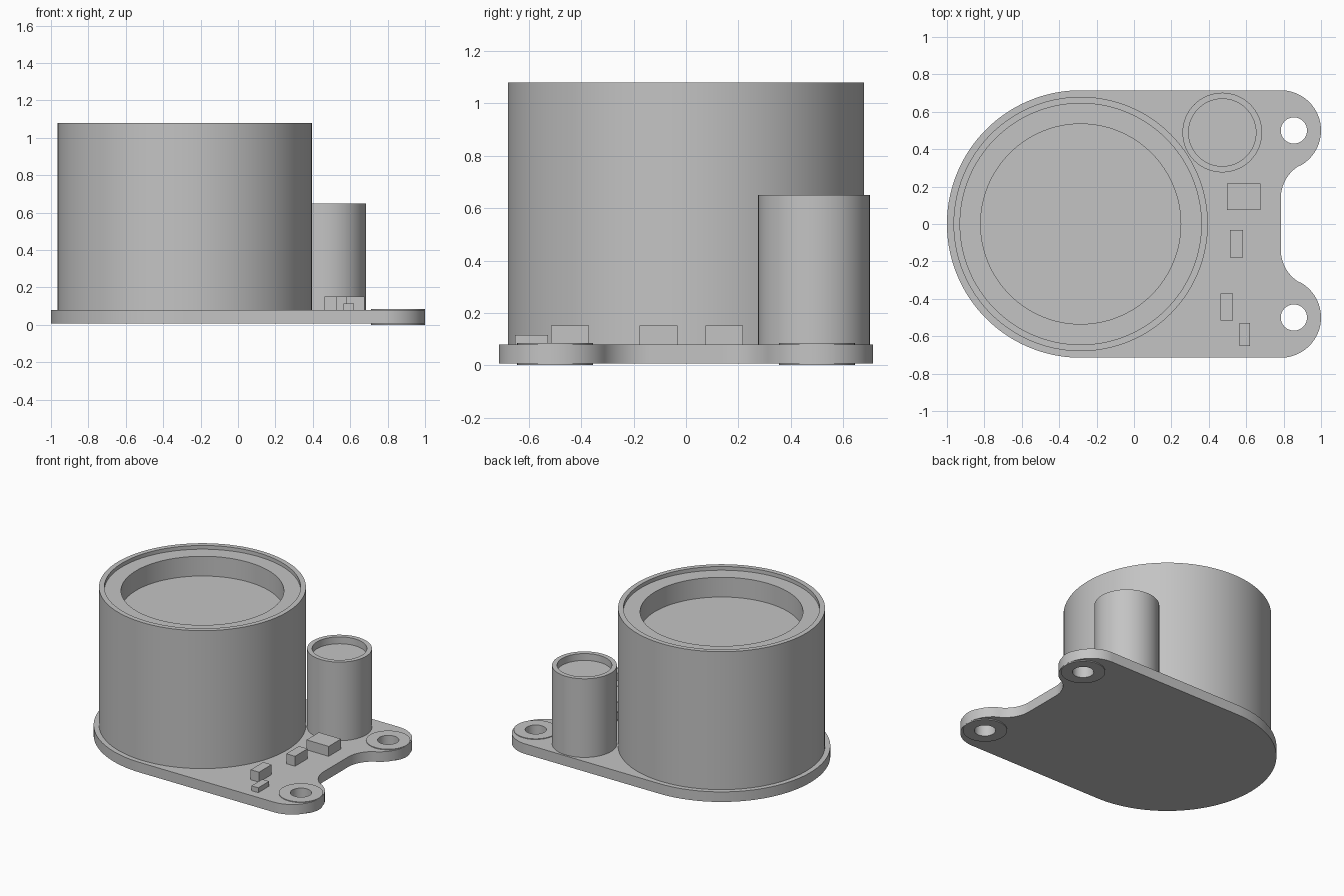
import bpy, bmesh
from math import pi, cos, sin, radians
from mathutils import Vector

if "Cube" in bpy.data.objects:
    bpy.data.objects.remove(bpy.data.objects["Cube"])

grey = bpy.data.materials.new("plain grey")
grey.use_nodes = True
grey.diffuse_color = (0.55, 0.55, 0.55, 1)
grey.node_tree.nodes["Principled BSDF"].inputs["Base Color"].default_value = grey.diffuse_color


def finish(name, bm):
    """Turn a bmesh into a named grey object with sharp edges kept."""
    bmesh.ops.remove_doubles(bm, verts=bm.verts, dist=0.0002)
    bmesh.ops.recalc_face_normals(bm, faces=bm.faces)
    mesh = bpy.data.meshes.new(name)
    bm.to_mesh(mesh)
    bm.free()
    mesh.materials.append(grey)
    obj = bpy.data.objects.new(name, mesh)
    bpy.context.collection.objects.link(obj)
    bpy.ops.object.select_all(action='DESELECT')
    obj.select_set(True)
    bpy.context.view_layer.objects.active = obj
    bpy.ops.object.shade_smooth_by_angle(angle=radians(30))
    return obj


def lathe(name, profile, x, y, steps=96, closed=False):
    """Spin an (r, z) profile around a vertical axis at x, y."""
    bm = bmesh.new()
    vs = [bm.verts.new((x + r, y, z)) for r, z in profile]
    pairs = list(zip(vs, vs[1:])) + ([(vs[-1], vs[0])] if closed else [])
    edges = [bm.edges.new(p) for p in pairs]
    bmesh.ops.spin(bm, geom=vs + edges, cent=(x, y, 0), axis=(0, 0, 1),
                   angle=2 * pi, steps=steps)
    return finish(name, bm)


def box(name, x0, x1, y0, y1, z0, z1):
    bm = bmesh.new()
    bmesh.ops.create_cube(bm, size=1)
    for v in bm.verts:
        v.co = Vector(((x0 + x1) / 2 + v.co.x * (x1 - x0),
                       (y0 + y1) / 2 + v.co.y * (y1 - y0),
                       (z0 + z1) / 2 + v.co.z * (z1 - z0)))
    return finish(name, bm)


def arc(x, y, r, start, end, n):
    angles = [radians(start + (end - start) * i / n) for i in range(n + 1)]
    return [(x + r * cos(a), y + r * sin(a)) for a in angles]


# Base plate: round end, two ears with a scooped gap, and bolt holes
BOTTOM, TOP = 0.007, 0.08
HOLE_X, HOLE_Y = 0.855, 0.5
half = arc(0.985, 0.139, 0.2, 180, 119, 16)
half += arc(0.785, 0.5, 0.215, -61, 90, 32)
half += arc(-0.285, 0, 0.715, 90, 180, 48)
outline = half + [(x, -y) for x, y in reversed(half[:-1])]
loops = [outline] + [arc(HOLE_X, s * HOLE_Y, 0.1, 0, 352.5, 47) for s in (1, -1)]

curve = bpy.data.curves.new("plate_outline", 'CURVE')
curve.dimensions = '2D'
curve.fill_mode = 'BOTH'
curve.extrude = (TOP - BOTTOM) / 2
for loop in loops:
    spline = curve.splines.new('POLY')
    spline.points.add(len(loop) - 1)
    for point, (x, y) in zip(spline.points, loop):
        point.co = (x, y, 0, 1)
    spline.use_cyclic_u = True
helper = bpy.data.objects.new("plate_outline", curve)
bpy.context.collection.objects.link(helper)
bpy.context.view_layer.update()
flat = helper.evaluated_get(bpy.context.evaluated_depsgraph_get()).to_mesh()
bm = bmesh.new()
bm.from_mesh(flat)
bpy.data.objects.remove(helper)
bmesh.ops.translate(bm, verts=bm.verts, vec=(0, 0, (TOP + BOTTOM) / 2))
finish("base_plate", bm)

# Ring pads around the bolt holes
for side, s in (("left", 1), ("right", -1)):
    lathe("bolt_pad_" + side,
          [(0.07, 0), (0.145, 0), (0.145, 0.085), (0.07, 0.085)],
          HOLE_X, s * HOLE_Y, 48, closed=True)

# Large can with a stepped recess
lathe("large_can", [(0, TOP), (0.68, TOP), (0.68, 1.08), (0.645, 1.08),
                    (0.645, 1.053), (0.535, 1.053), (0.535, 0.91), (0, 0.91)],
      -0.285, 0, 128)

# Small can with a shallow recess
lathe("small_can", [(0, TOP), (0.213, TOP), (0.213, 0.65), (0.18, 0.65),
                    (0.18, 0.6), (0, 0.6)], 0.472, 0.489, 64)

# Small board components
box("chip_large", 0.497, 0.675, 0.075, 0.217, TOP, 0.152)
box("chip_middle", 0.512, 0.582, -0.178, -0.033, TOP, 0.152)
box("chip_front", 0.463, 0.53, -0.516, -0.371, TOP, 0.152)
box("chip_small", 0.565, 0.62, -0.653, -0.528, TOP, 0.115)
